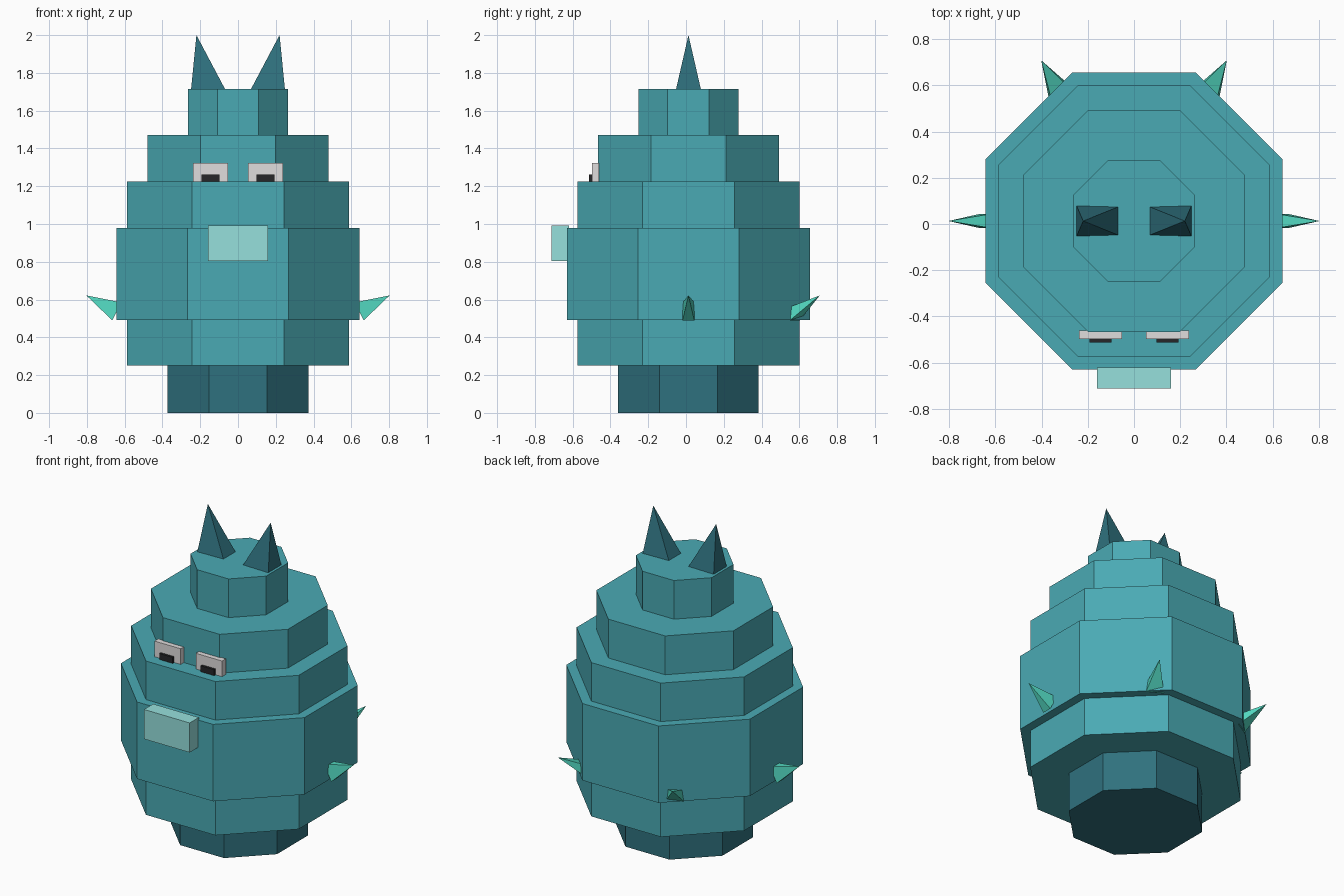
import bpy, bmesh, math
from mathutils import Vector

if "Cube" in bpy.data.objects:
    bpy.data.objects.remove(bpy.data.objects["Cube"])

CY = 0.013  # depth offset of the body axis


def material(name, rgb):
    m = bpy.data.materials.new(name)
    lin = [((c / 255 + 0.055) / 1.055) ** 2.4 for c in rgb]
    m.diffuse_color = (*lin, 1)
    m.use_nodes = True
    m.node_tree.nodes["Principled BSDF"].inputs["Base Color"].default_value = m.diffuse_color
    return m


TEAL = material("teal", (74, 170, 180))
DARK = material("dark_teal", (47, 113, 126))
MINT = material("mint", (82, 215, 192))
PALE = material("pale_teal", (150, 224, 220))
WHITE = material("off_white", (224, 221, 221))
BLACK = material("black", (38, 38, 40))


def finish(name, bm, mat):
    bmesh.ops.recalc_face_normals(bm, faces=bm.faces)
    me = bpy.data.meshes.new(name)
    bm.to_mesh(me)
    bm.free()
    me.materials.append(mat)
    ob = bpy.data.objects.new(name, me)
    bpy.context.collection.objects.link(ob)
    return ob


def octagon_stack(name, profile, mat):
    """Closed eight-sided solid from (flat-side radius, height) pairs."""
    bm = bmesh.new()
    rings = []
    for r, z in profile:
        big = r / math.cos(math.pi / 8)
        angles = [(i + 0.5) * math.pi / 4 for i in range(8)]
        rings.append([bm.verts.new((big * math.cos(a), CY + big * math.sin(a), z)) for a in angles])
    for a, b in zip(rings, rings[1:]):
        for i in range(8):
            j = (i + 1) % 8
            bm.faces.new((a[i], a[j], b[j], b[i]))
    bm.faces.new(rings[0])
    bm.faces.new(rings[-1])
    return finish(name, bm, mat)


def box(name, x, y, z, mat):
    bm = bmesh.new()
    bmesh.ops.create_cube(bm, size=1)
    for v in bm.verts:
        v.co = [(lo + hi) / 2 + c * (hi - lo) for c, (lo, hi) in zip(v.co, (x, y, z))]
    return finish(name, bm, mat)


def pyramid(name, base, apex, mat):
    bm = bmesh.new()
    b = [bm.verts.new(p) for p in base]
    top = bm.verts.new(apex)
    bm.faces.new(b)
    for i in range(4):
        bm.faces.new((b[i], b[(i + 1) % 4], top))
    return finish(name, bm, mat)


# Stepped body and foot
octagon_stack("foot", [(0.372, 0), (0.372, 0.25)], DARK)
octagon_stack("body", [
    (0.587, 0.25), (0.587, 0.493), (0.643, 0.493), (0.643, 0.98),
    (0.587, 0.98), (0.587, 1.224), (0.48, 1.224), (0.48, 1.47),
    (0.265, 1.47), (0.265, 1.715)], TEAL)

# Snout
box("snout", (-0.16, 0.16), (-0.712, -0.62), (0.805, 0.992), PALE)

for s, side in ((-1, "left"), (1, "right")):
    # Eyes and pupils
    c = s * 0.145
    box("eye_" + side, (c - 0.092, c + 0.092), (-0.498, -0.46), (1.222, 1.323), WHITE)
    box("pupil_" + side, (c - 0.047, c + 0.047), (-0.513, -0.49), (1.224, 1.262), BLACK)
    # Leaning horns
    pyramid("horn_" + side,
            [(s * 0.068, -0.048, 1.713), (s * 0.249, -0.054, 1.708),
             (s * 0.249, 0.08, 1.708), (s * 0.068, 0.074, 1.713)],
            (s * 0.22, CY, 2.0), DARK)

# Thorns around the belly: angle, half width, (radius, height) of lower and upper base edge
side_thorn = (0.031, (0.666, 0.49), (0.617, 0.585))
rear_thorn = (0.052, (0.65, 0.49), (0.617, 0.55))
for angle, (w, low, high) in ((0, side_thorn), (60, rear_thorn), (120, rear_thorn), (180, side_thorn)):
    a = math.radians(angle)
    out = Vector((math.cos(a), math.sin(a), 0))
    across = Vector((-math.sin(a), math.cos(a), 0))

    def at(r, t, z):
        return out * r + across * t + Vector((0, CY, z))

    pyramid("thorn_%d" % angle,
            [at(low[0], -w, low[1]), at(low[0], w, low[1]),
             at(high[0], w, high[1]), at(high[0], -w, high[1])],
            at(0.803, 0, 0.622), MINT)
